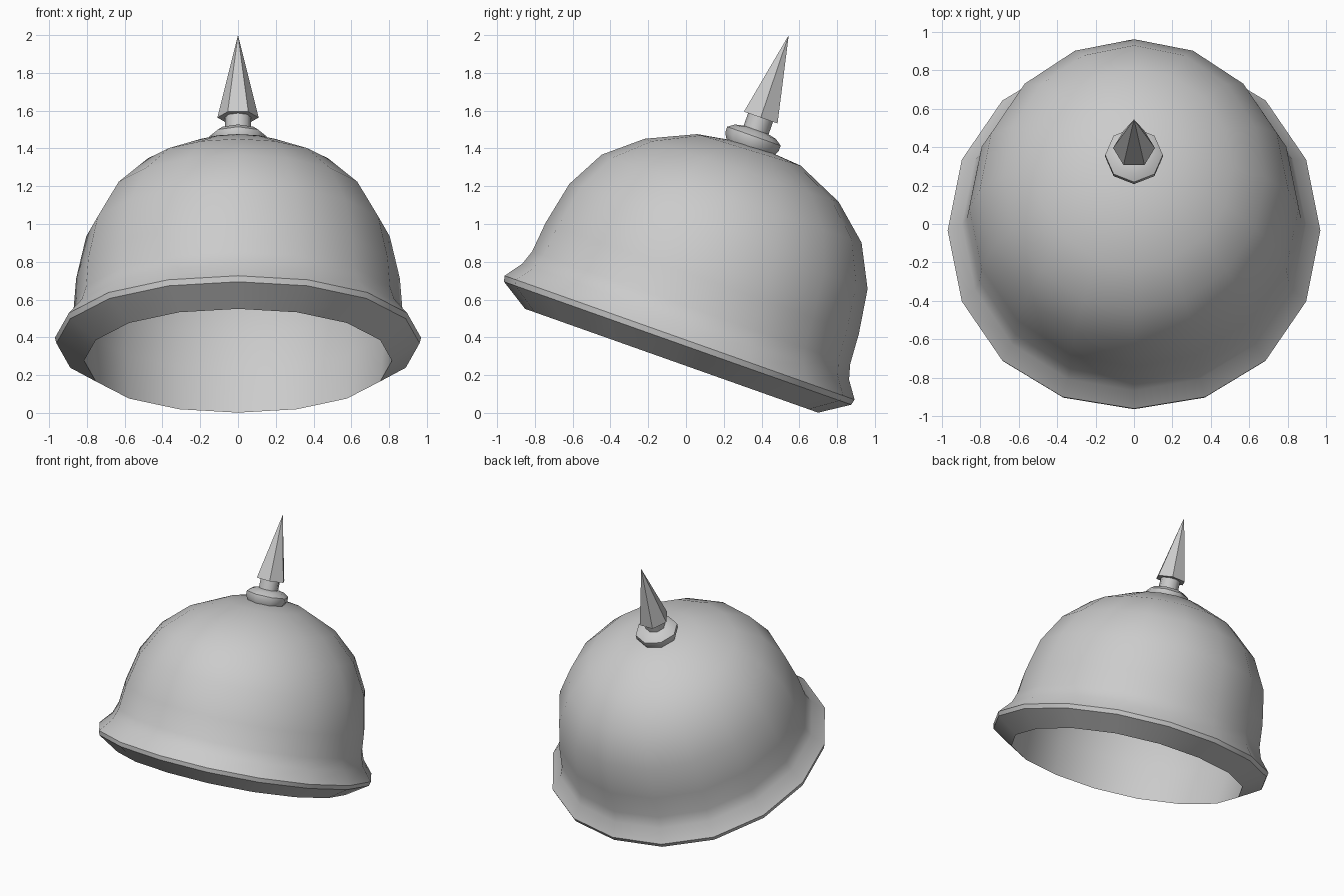
import bpy, bmesh, math
from mathutils import Matrix

if "Cube" in bpy.data.objects:
    bpy.data.objects.remove(bpy.data.objects["Cube"])

TILT = math.radians(-19.5)
# local frame: rim centre, leaning towards the back
FRAME = Matrix.Translation((0, -0.034, 0.398)) @ Matrix.Rotation(TILT, 4, 'X')

grey = bpy.data.materials.new("grey_metal")
grey.diffuse_color = (0.6, 0.6, 0.6, 1)
grey.use_nodes = True
grey.node_tree.nodes["Principled BSDF"].inputs["Base Color"].default_value = grey.diffuse_color


def lathe(name, profile, sides, turn=0.0, sharp=None, bulge=0.0):
    """Spin rings of (radius, height, width factor, back shift, slope); radius 0 makes a tip.
    bulge fills out the diagonals of the rings near height 0."""
    bm = bmesh.new()
    rings = []
    for r, h, wide, shift, slope in profile:
        if r == 0:
            rings.append([bm.verts.new((0, shift, h))] * sides)
            continue
        ring = []
        full = bulge * min(1, max(0, 1 - h / 0.25))
        for i in range(sides):
            a = 2 * math.pi * (i + turn) / sides
            s = math.sin(a)
            y = r * s * (1 + full * (1 - s ** 4))
            ring.append(bm.verts.new((r * wide * math.cos(a), shift + y, h + slope * y)))
        rings.append(ring)
    for low, high in zip(rings, rings[1:]):
        for i in range(sides):
            j = (i + 1) % sides
            quad = [low[i], low[j], high[j], high[i]]
            bm.faces.new(list(dict.fromkeys(quad)))
    bmesh.ops.recalc_face_normals(bm, faces=bm.faces)
    bm.transform(FRAME)
    mesh = bpy.data.meshes.new(name)
    bm.to_mesh(mesh)
    bm.free()
    mesh.materials.append(grey)
    obj = bpy.data.objects.new(name, mesh)
    bpy.context.collection.objects.link(obj)
    if sharp:
        bpy.ops.object.select_all(action='DESELECT')
        bpy.context.view_layer.objects.active = obj
        obj.select_set(True)
        bpy.ops.object.shade_smooth_by_angle(angle=math.radians(sharp))
    return obj


# dome rings, shared by the outside and the thin lining
dome = [
    (0.880, 0.335, 0.974, 0.008, 0),
    (0.837, 0.574, 0.960, 0.015, 0.002),
    (0.726, 0.786, 0.942, 0.014, 0.014),
    (0.540, 0.945, 0.954, 0.014, 0.026),
    (0.286, 1.060, 0.955, 0.014, 0.045),
    (0, 1.095, 1, 0.015, 0)]
THICK = 0.018
lining = [(r * (1 - THICK / 0.9), h - THICK * (h / 1.09) ** 2, w, s, k)
          for r, h, w, s, k in reversed(dome)]

# helmet: lining, brim underside, lip, flare and dome
lathe("helmet_shell", lining + [
    (0.853, 0.12, 0.98, 0.005, 0),
    (0.823, -0.129, 0.99, 0.001, 0),
    (0.975, -0.031, 0.986, 0, 0),
    (0.983, 0.0, 0.986, 0, 0),
    (0.918, 0.09, 0.975, 0.002, 0),
    (0.893, 0.170, 0.974, 0.005, 0)] + dome, 16, sharp=33, bulge=0.042)

# flange and neck that carry the spike
lathe("spike_mount", [
    (0.13, 1.07, 1, 0.015, 0),
    (0.15, 1.105, 1, 0.015, 0),
    (0.15, 1.137, 1, 0.015, 0),
    (0.115, 1.162, 1, 0.015, 0),
    (0.07, 1.172, 1, 0.015, 0),
    (0.07, 1.25, 1, 0.015, 0)], 8, sharp=46)

# pointed spike
lathe("spike", [
    (0, 1.242, 1, 0.016, 0),
    (0.109, 1.242, 1, 0.016, 0),
    (0, 1.703, 1, 0.010, 0)], 6)
